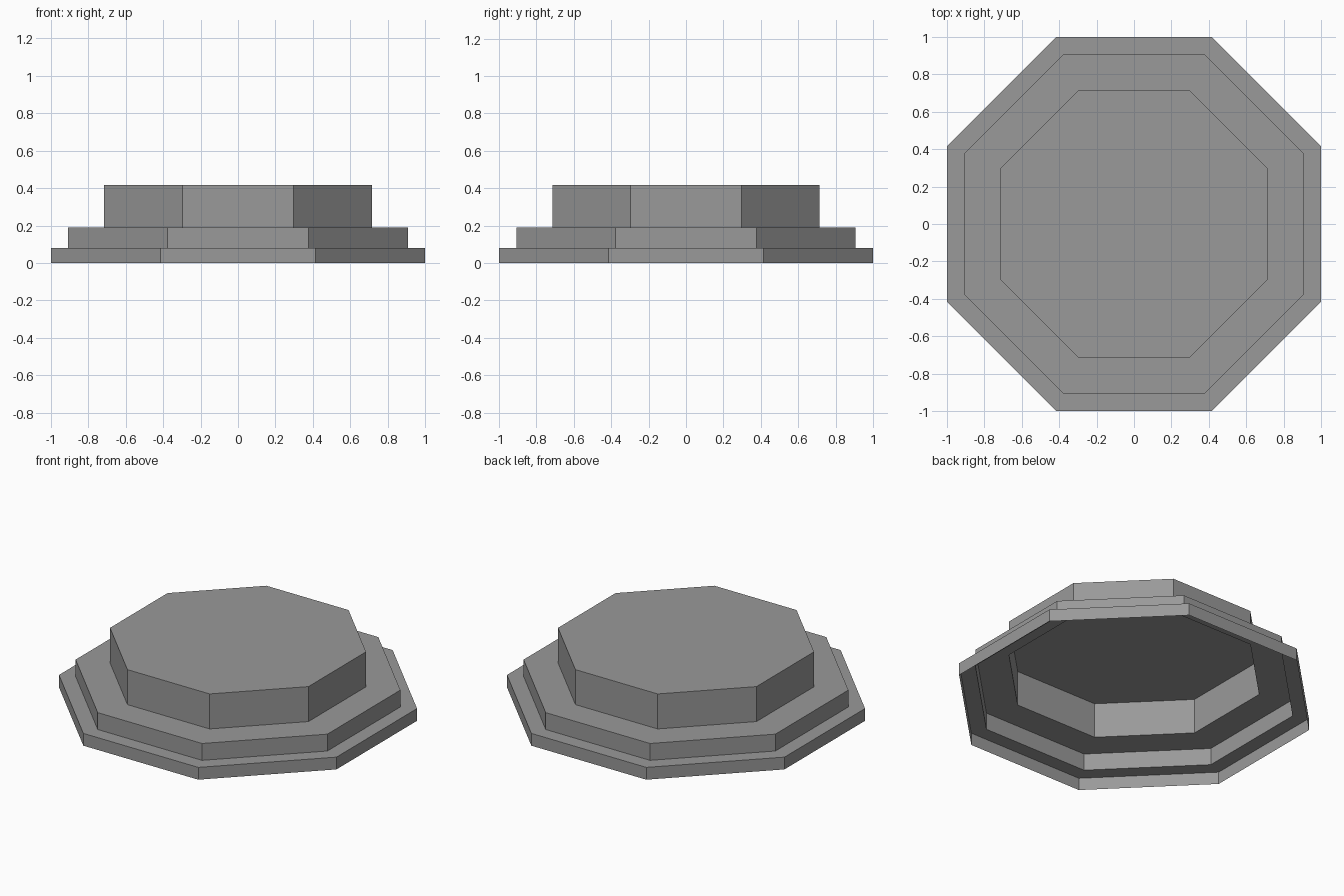
import bpy, bmesh, math

cube = bpy.data.objects.get("Cube")
if cube:
    bpy.data.objects.remove(cube, do_unlink=True)

# One plain grey
grey = bpy.data.materials.new("stone_grey")
grey.use_nodes = True
colour = (0.32, 0.32, 0.32, 1)
grey.diffuse_color = colour
grey.node_tree.nodes["Principled BSDF"].inputs["Base Color"].default_value = colour

# Stepped profile from the open rim to the top: (apothem, height)
PROFILE = [(1.0, 0.0), (1.0, 0.08), (0.907, 0.08), (0.907, 0.19),
           (0.715, 0.19), (0.715, 0.418)]
SIDES = 8


def ring(bm, apothem, z):
    radius = apothem / math.cos(math.pi / SIDES)
    angles = [math.tau * (i + 0.5) / SIDES for i in range(SIDES)]
    return [bm.verts.new((radius * math.cos(a), radius * math.sin(a), z))
            for a in angles]


# Hollow stepped octagonal shell, open underneath
bm = bmesh.new()
rings = [ring(bm, *point) for point in PROFILE]
for low, high in zip(rings, rings[1:]):
    for i in range(SIDES):
        j = (i + 1) % SIDES
        bm.faces.new((low[i], low[j], high[j], high[i]))
bm.faces.new(rings[-1])

mesh = bpy.data.meshes.new("stepped_platform")
bm.to_mesh(mesh)
bm.free()
mesh.materials.append(grey)
platform = bpy.data.objects.new("stepped_platform", mesh)
bpy.context.collection.objects.link(platform)
